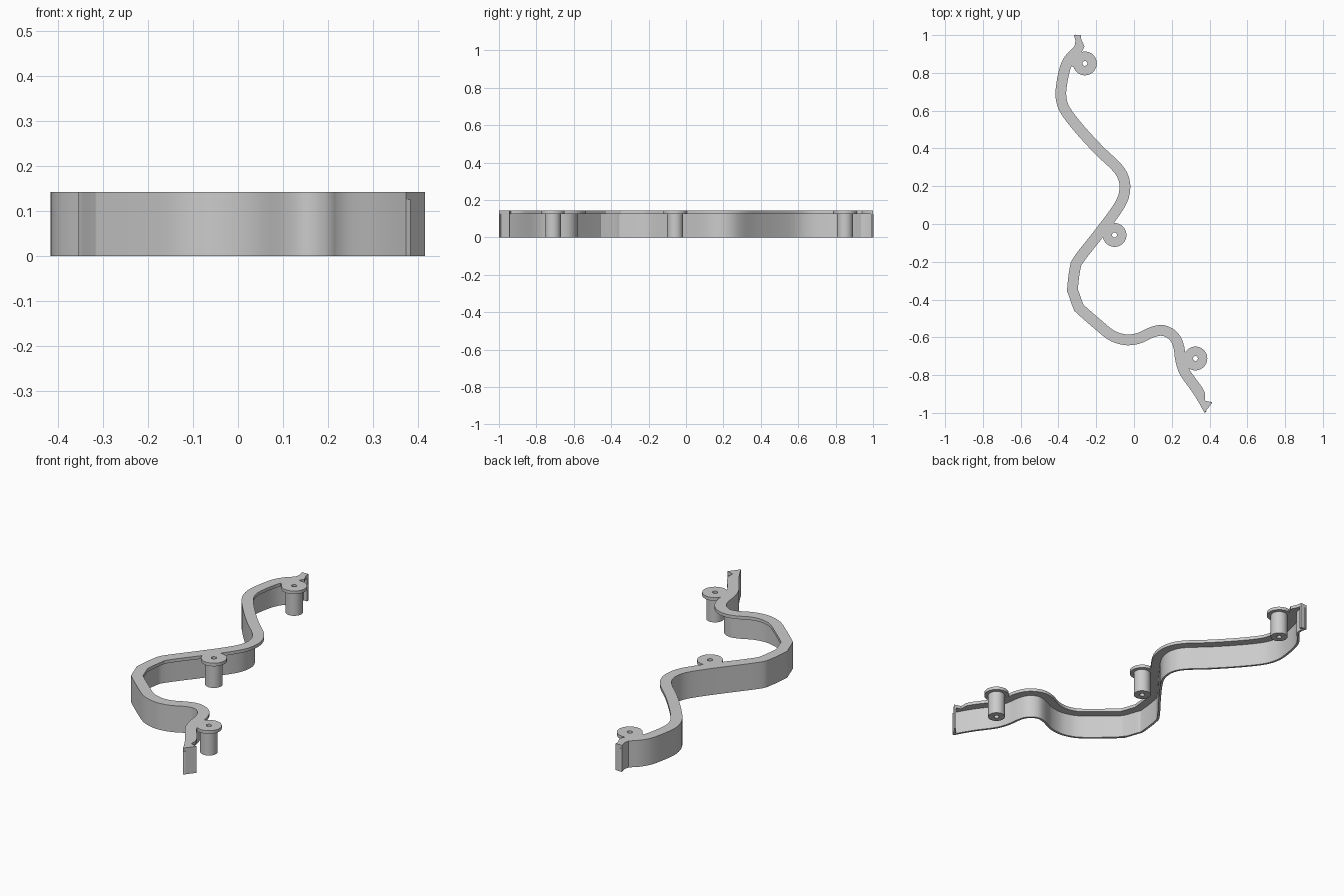
import bpy, bmesh, math
from mathutils import Vector

cube = bpy.data.objects.get("Cube")
if cube:
    bpy.data.objects.remove(cube, do_unlink=True)

HEIGHT, LIP_BASE = 0.143, 0.126
LIP_WIDTH, WALL_WIDTH = 0.057, 0.012

grey = bpy.data.materials.new("plain grey")
grey.use_nodes = True
colour = (0.6, 0.6, 0.6, 1)
grey.diffuse_color = colour
grey.node_tree.nodes["Principled BSDF"].inputs["Base Color"].default_value = colour


def finish(name, bm):
    bmesh.ops.recalc_face_normals(bm, faces=bm.faces)
    mesh = bpy.data.meshes.new(name)
    bm.to_mesh(mesh)
    bm.free()
    mesh.materials.append(grey)
    obj = bpy.data.objects.new(name, mesh)
    bpy.context.collection.objects.link(obj)
    bpy.ops.object.select_all(action='DESELECT')
    obj.select_set(True)
    bpy.context.view_layer.objects.active = obj
    bpy.ops.object.shade_smooth_by_angle(angle=math.radians(30))
    return obj


def prism(name, outline, low, high):
    """Extrude a closed plan outline between two heights."""
    bm = bmesh.new()
    bottom = [bm.verts.new((p[0], p[1], low)) for p in outline]
    top = [bm.verts.new((p[0], p[1], high)) for p in outline]
    caps = [bm.faces.new(bottom[::-1]), bm.faces.new(top)]
    for i in range(len(bottom)):
        j = (i + 1) % len(bottom)
        bm.faces.new((bottom[i], bottom[j], top[j], top[i]))
    # Concave caps need valid normals before they are split
    bm.normal_update()
    bmesh.ops.triangulate(bm, faces=caps, ngon_method='EAR_CLIP')
    return finish(name, bm)


def smooth_path(points, steps=4):
    """Catmull-Rom curve through the points."""
    pts = [Vector(p) for p in points]
    pts = [pts[0] * 2 - pts[1]] + pts + [pts[-1] * 2 - pts[-2]]
    path = []
    for a, b, c, d in zip(pts, pts[1:], pts[2:], pts[3:]):
        for s in range(steps):
            t = s / steps
            path.append(0.5 * (2 * b + (c - a) * t + (2 * a - 5 * b + 4 * c - d) * t**2
                               + (3 * b - a - 3 * c + d) * t**3))
    return path + [pts[-2]]


def offset(path, distance):
    result = []
    for i, p in enumerate(path):
        t = (path[min(i + 1, len(path) - 1)] - path[max(i - 1, 0)]).normalized()
        result.append(p + Vector((-t.y, t.x)) * distance)
    return result


# Outer edge of the winding strip, from the back end to the front end
edge = smooth_path([
    (-.315, .94), (-.36, .895), (-.39, .84), (-.41, .75), (-.415, .67),
    (-.39, .59), (-.315, .49), (-.205, .37), (-.12, .29), (-.085, .24),
    (-.077, .185), (-.10, .115), (-.19, -.01), (-.315, -.17), (-.34, -.23),
    (-.354, -.345), (-.347, -.375), (-.32, -.45), (-.305, -.47), (-.22, -.545),
    (-.14, -.61), (-.08, -.635), (-.025, -.642), (.04, -.63), (.105, -.60),
    (.15, -.592), (.19, -.615), (.21, -.66), (.22, -.73), (.245, -.80),
    (.305, -.885), (.34, -.94), (.373, -1)])
back_neck = [Vector((-.318, 1)), Vector((-.31, .97))]

# Flat lip along the top, with notched ends
inner = [p for p in offset(edge, LIP_WIDTH) if -.88 < p.y < .89]
back_notch = [(-.28, .905), (-.262, .94), (-.28, .98), (-.28, 1)]
front_notch = [(.415, -.945), (.376, -.935), (.376, -.895)]
prism("top_lip", back_neck + edge + front_notch + inner[::-1] + back_notch,
      LIP_BASE, HEIGHT)

# Thin wall hanging under the outer edge
run = back_neck + edge
prism("side_wall", run + offset(run, WALL_WIDTH)[::-1], 0, LIP_BASE)

# Plates closing both ends
prism("back_end_plate", [(-.318, 1), (-.28, 1), (-.28, .988), (-.314, .988)], 0, LIP_BASE)
prism("front_end_plate", [(.373, -1), (.415, -.945), (.404, -.94), (.366, -.987)], 0, LIP_BASE)


def screw_boss(name, centre, toward):
    # Hollow post with a wide round flange on top
    bm = bmesh.new()
    hole, post, disc = .013, .043, .063
    profile = [(hole, 0), (post, 0), (post, LIP_BASE), (disc, LIP_BASE),
               (disc, HEIGHT), (hole, HEIGHT)]
    verts = [bm.verts.new((r, 0, z)) for r, z in profile]
    edges = [bm.edges.new((verts[i - 1], verts[i])) for i in range(len(verts))]
    bmesh.ops.spin(bm, geom=verts + edges, cent=(0, 0, 0), axis=(0, 0, 1),
                   angle=math.tau, steps=40, use_merge=True)
    bmesh.ops.remove_doubles(bm, verts=bm.verts, dist=.0001)
    boss = finish(name, bm)
    boss.location = (*centre, 0)
    # Short web joining the flange to the lip
    c, t = Vector(centre), Vector(toward)
    along = (t - c).normalized()
    side = Vector((-along.y, along.x)) * .036
    start = c + along * .045
    prism(name + "_web", [start - side, t - side, t + side, start + side],
          LIP_BASE, HEIGHT)


screw_boss("back_screw_boss", (-.26, .85), (-.335, .875))
screw_boss("middle_screw_boss", (-.103, -.058), (-.175, -.02))
screw_boss("front_screw_boss", (.325, -.712), (.26, -.715))
